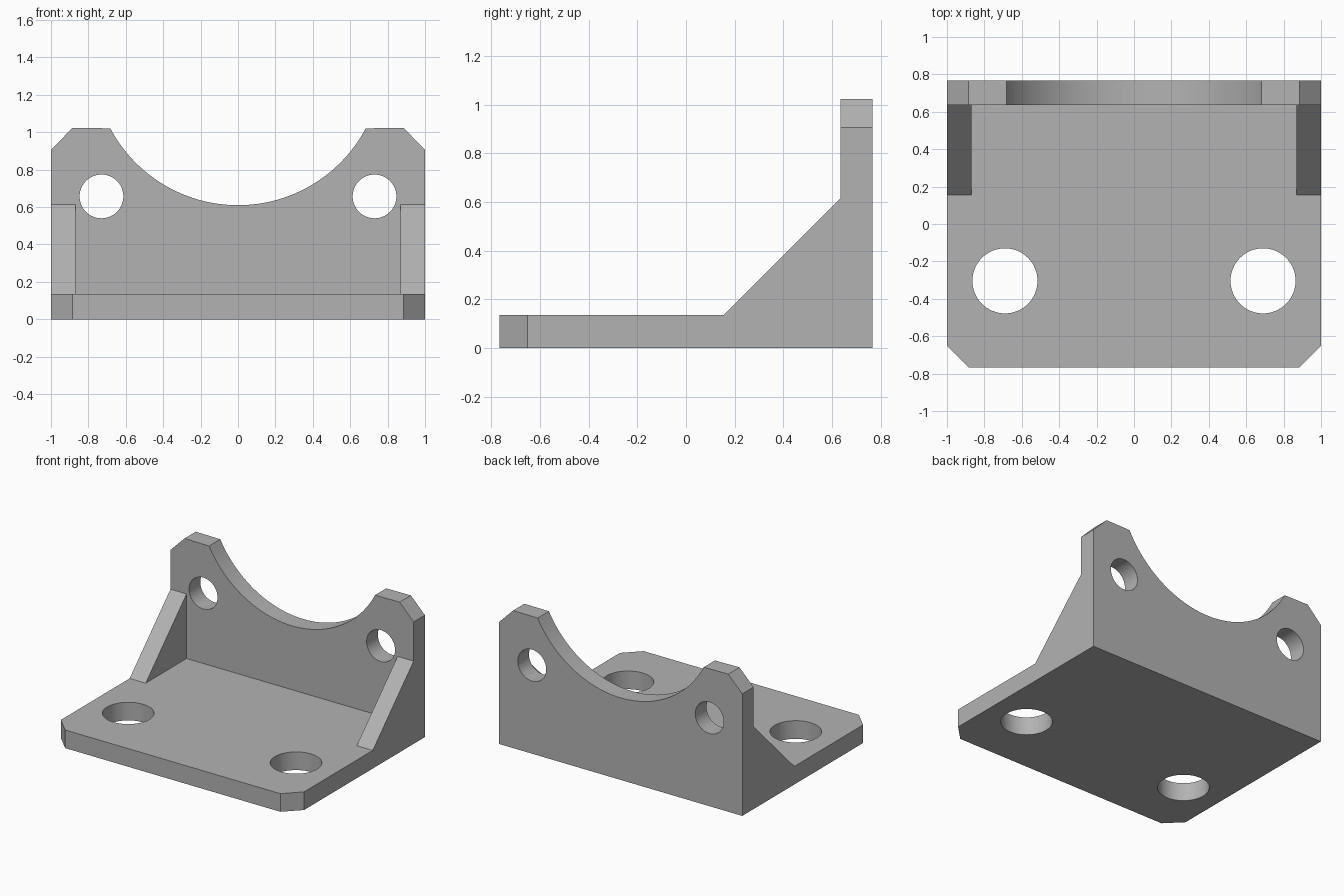
import bpy
import bmesh
from math import radians, cos, sin, asin
from mathutils import Vector

cube = bpy.data.objects.get("Cube")
if cube:
    bpy.data.objects.remove(cube, do_unlink=True)

# Main dimensions
HALF_W, HALF_D, THICK, TOP = 1.0, 0.767, 0.135, 1.023
BACK_Y = 0.635
CUT_X = 0.885

# One plain grey
grey = bpy.data.materials.new("plain grey")
grey.use_nodes = True
grey.diffuse_color = (0.45, 0.45, 0.45, 1)
grey.node_tree.nodes["Principled BSDF"].inputs["Base Color"].default_value = grey.diffuse_color


def prism(name, points, direction):
    """Extrude a closed outline of 3D points along a direction."""
    bm = bmesh.new()
    face = bm.faces.new([bm.verts.new(p) for p in points])
    grown = bmesh.ops.extrude_face_region(bm, geom=[face], use_keep_orig=True)
    moved = [g for g in grown["geom"] if isinstance(g, bmesh.types.BMVert)]
    bmesh.ops.translate(bm, verts=moved, vec=Vector(direction))
    bmesh.ops.recalc_face_normals(bm, faces=bm.faces)
    mesh = bpy.data.meshes.new(name)
    bm.to_mesh(mesh)
    bm.free()
    mesh.materials.append(grey)
    obj = bpy.data.objects.new(name, mesh)
    bpy.context.collection.objects.link(obj)
    return obj


def circle(radius, steps=64):
    return [(radius * cos(radians(360 * i / steps)), radius * sin(radians(360 * i / steps)))
            for i in range(steps)]


def combine(target, other, operation):
    """Apply a boolean and remove the helper."""
    mod = target.modifiers.new(operation, "BOOLEAN")
    mod.operation, mod.object, mod.solver = operation, other, "EXACT"
    bpy.context.view_layer.objects.active = target
    bpy.ops.object.modifier_apply(modifier=mod.name)
    bpy.data.objects.remove(other, do_unlink=True)


# Base plate with clipped front corners
half = [(CUT_X, -HALF_D), (HALF_W, -0.652), (HALF_W, HALF_D)]
outline = half + [(-x, y) for x, y in reversed(half)]
bracket = prism("bracket", [(x, y, 0) for x, y in outline], (0, 0, THICK))

# Upright back plate with clipped top corners and a round saddle
saddle_r, saddle_z, saddle_x = 0.773, 1.383, 0.683
spread = asin(saddle_x / saddle_r)
steps = 48
arc = [(saddle_r * sin(a), saddle_z - saddle_r * cos(a))
       for a in (spread * (2 * i / steps - 1) for i in range(steps + 1))]
side = [(HALF_W, 0), (HALF_W, 0.907), (CUT_X, TOP)]
outline = arc + [(x, z) for x, z in reversed(side)] + [(-x, z) for x, z in side]
back = prism("back_plate", [(x, BACK_Y, z) for x, z in outline], (0, HALF_D - BACK_Y, 0))
combine(bracket, back, "UNION")

# Side gussets, run into both plates so they join cleanly
gusset = [(0.155, THICK), (BACK_Y, 0.615), (0.7, 0.615), (0.7, 0.05), (0.155, 0.05)]
for s in (-1, 1):
    rib = prism("gusset", [(s * HALF_W, y, z) for y, z in gusset], (-s * 0.132, 0, 0))
    combine(bracket, rib, "UNION")

# Two holes in the base and two in the back plate
for s in (-1, 1):
    drill = prism("base_hole", [(s * 0.69 + u, v - 0.304, -0.1) for u, v in circle(0.174)], (0, 0, 0.4))
    combine(bracket, drill, "DIFFERENCE")
    drill = prism("back_hole", [(s * 0.73 + u, 0.5, 0.657 + v) for u, v in circle(0.117)], (0, 0.5, 0))
    combine(bracket, drill, "DIFFERENCE")

# Clean flat faces and smooth only the round walls
bm = bmesh.new()
bm.from_mesh(bracket.data)
bmesh.ops.remove_doubles(bm, verts=bm.verts, dist=0.0001)
bmesh.ops.dissolve_limit(bm, angle_limit=radians(0.5), verts=bm.verts, edges=bm.edges)
bm.to_mesh(bracket.data)
bm.free()
bpy.ops.object.select_all(action="DESELECT")
bracket.select_set(True)
bpy.context.view_layer.objects.active = bracket
bpy.ops.object.shade_smooth_by_angle(angle=radians(25))
